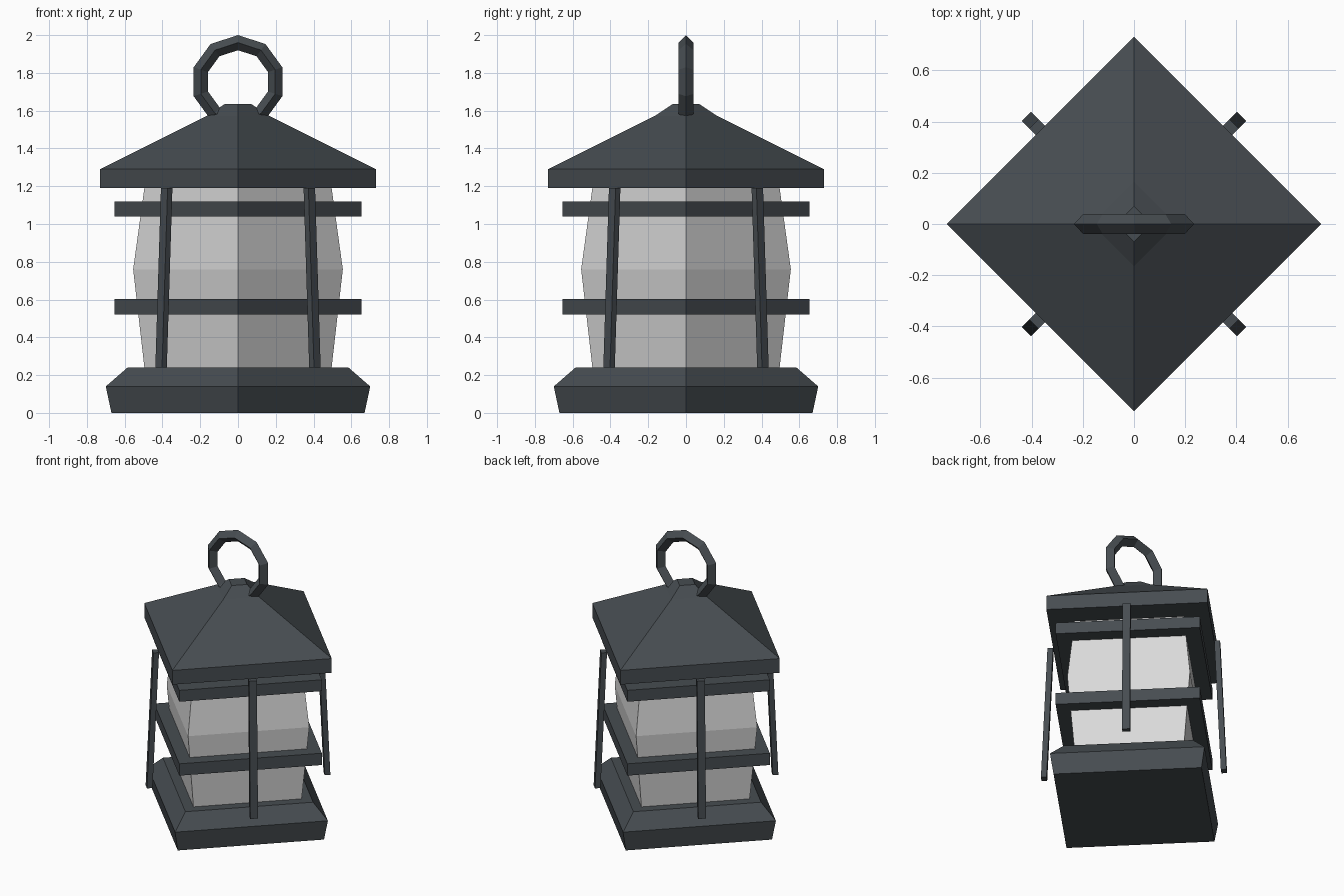
import bpy, bmesh, math
from mathutils import Matrix, Vector

if "Cube" in bpy.data.objects:
    bpy.data.objects.remove(bpy.data.objects["Cube"])


def material(name, rgb):
    m = bpy.data.materials.new(name)
    m.diffuse_color = (*rgb, 1.0)
    m.use_nodes = True
    m.node_tree.nodes["Principled BSDF"].inputs["Base Color"].default_value = m.diffuse_color
    return m


IRON = material("dark_iron", (0.062, 0.073, 0.082))
GLASS = material("frosted_glass", (0.70, 0.70, 0.70))


def finish(name, bm, mat):
    bmesh.ops.recalc_face_normals(bm, faces=bm.faces)
    mesh = bpy.data.meshes.new(name)
    bm.to_mesh(mesh)
    bm.free()
    mesh.materials.append(mat)
    ob = bpy.data.objects.new(name, mesh)
    bpy.context.collection.objects.link(ob)
    return ob


def square_stack(name, profile, mat):
    """Four-sided solid with corners on the axes, from (radius, z) levels."""
    bm = bmesh.new()
    rings = [[bm.verts.new((r * math.cos(k * math.pi / 2),
                            r * math.sin(k * math.pi / 2), z))
              for k in range(4)] for r, z in profile]
    for a, b in zip(rings, rings[1:]):
        for k in range(4):
            n = (k + 1) % 4
            bm.faces.new((a[k], a[n], b[n], b[k]))
    bm.faces.new(rings[0][::-1])
    bm.faces.new(rings[-1])
    return finish(name, bm, mat)


# Body: base, glass, two guard plates and roof
square_stack("base", [(0.67, 0.0), (0.70, 0.14), (0.585, 0.24)], IRON)
square_stack("glass", [(0.495, 0.235), (0.555, 0.76), (0.495, 1.195)], GLASS)
square_stack("lower_guard", [(0.653, 0.52), (0.653, 0.603)], IRON)
square_stack("upper_guard", [(0.653, 1.04), (0.653, 1.12)], IRON)
square_stack("roof", [(0.73, 1.19), (0.73, 1.29), (0.165, 1.572), (0.07, 1.635)], IRON)

# Leaning posts, one at the middle of each side
for i in range(4):
    bm = bmesh.new()
    bmesh.ops.create_cube(bm, size=1.0)
    for v in bm.verts:
        top = v.co.z > 0
        v.co = Vector(((0.534 if top else 0.576) + v.co.x * 0.036,
                       v.co.y * 0.05, 1.19 if top else 0.24))
    bm.transform(Matrix.Rotation(math.radians(45 + 90 * i), 4, 'Z'))
    finish(f"post_{i + 1}", bm, IRON)

# Ten-sided carrying ring with a diamond section, sunk into the roof
bpy.ops.mesh.primitive_torus_add(major_segments=10, minor_segments=4,
                                 major_radius=0.207, minor_radius=0.04)
ring = bpy.context.object
ring.name = "handle_ring"
ring.data.transform(Matrix.Translation((0, 0, 1.753))
                    @ Matrix.Rotation(math.pi / 2, 4, 'X')
                    @ Matrix.Rotation(math.pi / 2, 4, 'Z'))
ring.data.materials.append(IRON)
for p in ring.data.polygons:
    p.use_smooth = False
